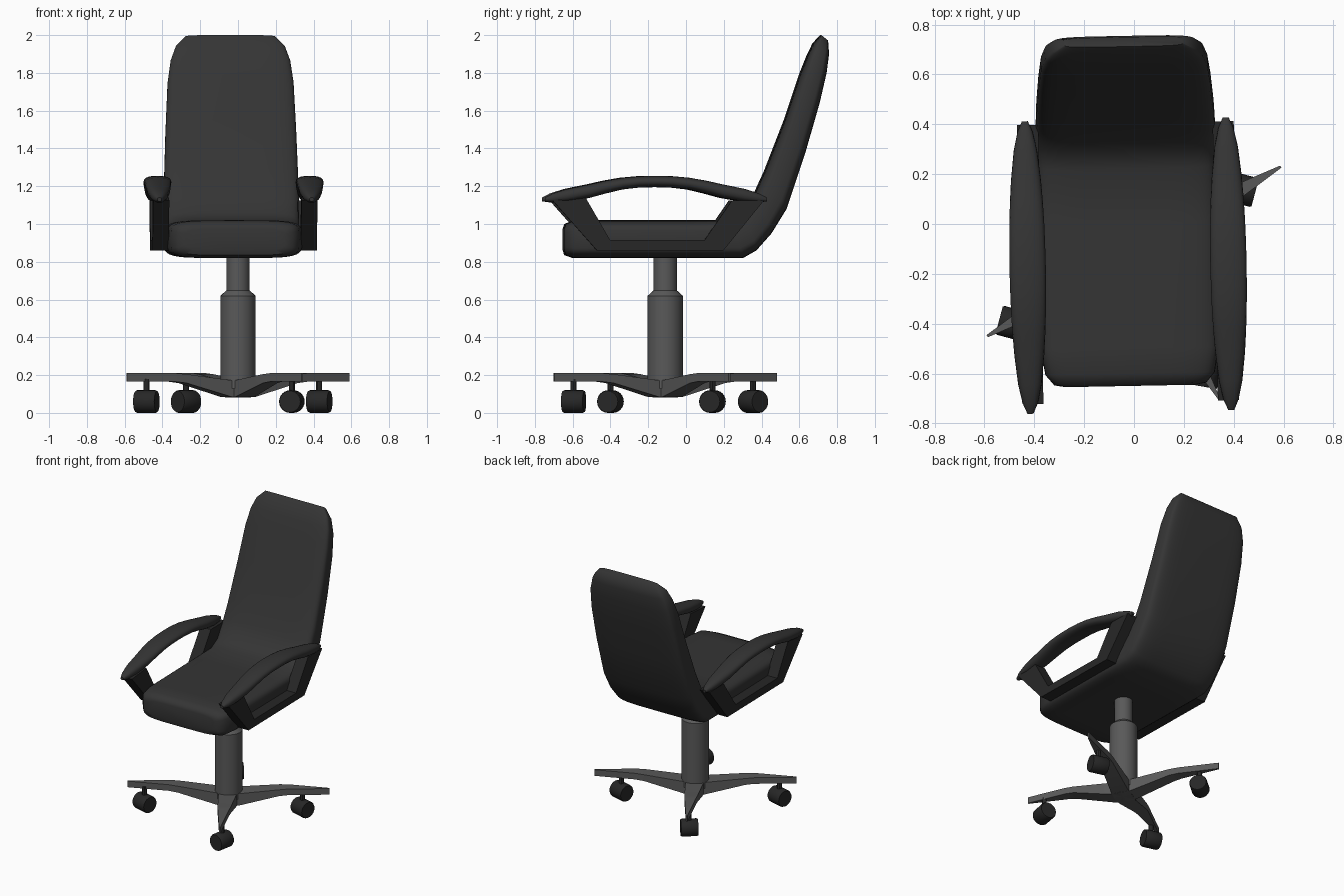
import bpy, bmesh, math
from mathutils import Matrix, Vector

if "Cube" in bpy.data.objects:
    bpy.data.objects.remove(bpy.data.objects["Cube"])

CX, CY = 0.0, -0.11          # column axis


def material(name, v):
    m = bpy.data.materials.new(name)
    m.diffuse_color = (v, v, v, 1)
    m.use_nodes = True
    m.node_tree.nodes["Principled BSDF"].inputs["Base Color"].default_value = m.diffuse_color
    return m


FABRIC = material("fabric", 0.035)
PLASTIC = material("plastic", 0.02)
METAL = material("metal", 0.10)

# seat, back and arms are swivelled slightly on the column
SWIVEL = (Matrix.Translation((-0.025, CY, 0)) @ Matrix.Rotation(math.radians(1.1), 4, 'Z')
          @ Matrix.Translation((0, -CY, 0)))


def loft(name, rings, mat, matrix=Matrix(), angle=40):
    """Skin a list of equal-sized closed rings and cap both ends."""
    bm = bmesh.new()
    vs = [[bm.verts.new(p) for p in r] for r in rings]
    n = len(rings[0])
    for a, b in zip(vs, vs[1:]):
        for i in range(n):
            j = (i + 1) % n
            bm.faces.new((a[i], a[j], b[j], b[i]))
    bm.faces.new(vs[0][::-1])
    bm.faces.new(vs[-1])
    bmesh.ops.recalc_face_normals(bm, faces=bm.faces)
    me = bpy.data.meshes.new(name)
    bm.to_mesh(me)
    bm.free()
    ob = bpy.data.objects.new(name, me)
    bpy.context.collection.objects.link(ob)
    me.materials.append(mat)
    ob.matrix_world = matrix
    bpy.ops.object.select_all(action='DESELECT')
    ob.select_set(True)
    bpy.context.view_layer.objects.active = ob
    bpy.ops.object.shade_smooth_by_angle(angle=math.radians(angle))
    return ob


def oval(center, u, v, n=24, power=2.0):
    """Superellipse ring spanned by half-axes u and v."""
    ring = []
    for i in range(n):
        a = 2 * math.pi * i / n
        c, s = math.cos(a), math.sin(a)
        ring.append(center + u * math.copysign(abs(c) ** (2 / power), c)
                    + v * math.copysign(abs(s) ** (2 / power), s))
    return ring


def turned(name, profile, mat, matrix, n=24):
    """Round part from (radius, height) pairs."""
    X, Y = Vector((1, 0, 0)), Vector((0, 1, 0))
    return loft(name, [oval(Vector((0, 0, z)), X * r, Y * r, n) for r, z in profile],
                mat, matrix, 30)


# seat and back shell: upper y,z / lower y,z / half width
shell = [
    (-.65, .975, -.65, .86, .26), (-.642, 1.0, -.642, .835, .305),
    (-.60, 1.018, -.60, .82, .34), (-.50, 1.02, -.50, .82, .357),
    (0, 1.02, .05, .82, .36), (.22, 1.02, .30, .82, .36),
    (.30, 1.06, .37, .86, .36), (.36, 1.16, .45, .95, .36),
    (.415, 1.28, .53, 1.08, .357), (.52, 1.55, .63, 1.38, .347),
    (.60, 1.79, .705, 1.64, .335), (.64, 1.89, .742, 1.80, .318),
    (.672, 1.957, .755, 1.90, .29), (.712, 2.0, .75, 1.97, .24)]
rings = []
for y1, z1, y0, z0, hw in shell:
    up, low = Vector((0, y1, z1)), Vector((0, y0, z0))
    rings.append(oval((up + low) / 2, Vector((hw, 0, 0)), (up - low) / 2, 40, 5))
loft("seat_and_back", rings, FABRIC, SWIVEL, 50)

# arm frame path: outer y,z / inner y,z
frame = [(-.715, 1.125, -.54, 1.14), (-.48, .86, -.41, .915),
         (.19, .86, .09, .915), (.405, 1.125, .235, 1.125)]
# arm pad half: t / centre z / half thickness / half width
pad = [(0, 1.225, .030, .073), (.15, 1.223, .030, .072), (.3, 1.214, .031, .070),
       (.45, 1.196, .034, .066), (.6, 1.174, .036, .060), (.8, 1.152, .034, .047),
       (.93, 1.138, .024, .030), (1, 1.13, .010, .012)]
pad_full = [(-t, z, h, w) for t, z, h, w in pad[:0:-1]] + pad
for side, s in (("left", -1), ("right", 1)):
    loft(f"arm_frame_{side}",
         [[(s * .35, a, b), (s * .435, a, b), (s * .435, c, d), (s * .35, c, d)]
          for a, b, c, d in frame], PLASTIC, SWIVEL, 20)
    loft(f"arm_pad_{side}",
         [oval(Vector((s * .403, -.167 + .587 * t, z)), Vector((w, 0, 0)),
               Vector((0, 0, h)), 20, 2.4) for t, z, h, w in pad_full],
         FABRIC, SWIVEL, 50)

# gas lift column
turned("column", [(.093, .13), (.093, .62), (.062, .648), (.062, .84)], METAL,
       Matrix.Translation((CX, CY, 0)))

# four tapered star legs: radius / bottom z / top z / half width
leg = [(0, .082, .17, .065), (.07, .084, .172, .06),
       (.34, .158, .205, .045), (.40, .165, .21, .038), (.68, .165, .21, .005)]
for k in range(4):
    m = Matrix.Translation((CX, CY, 0)) @ Matrix.Rotation(math.radians(30 + 90 * k), 4, 'Z')
    loft(f"base_leg_{k + 1}",
         [[(r, -w, b), (r, w, b), (r, w, t), (r, -w, t)] for r, b, t, w in leg],
         METAL, m, 15)

# casters: x, y, axle heading
for k, (x, y, ang) in enumerate([(.43, .14, -15), (-.275, .355, 40),
                                 (-.485, -.40, -15), (.285, -.595, 80)]):
    turned(f"caster_stem_{k + 1}", [(.016, .10), (.016, .18)], PLASTIC,
           Matrix.Translation((x, y, 0)), 12)
    m = (Matrix.Translation((x, y, .06)) @ Matrix.Rotation(math.radians(ang), 4, 'Z')
         @ Matrix.Rotation(math.pi / 2, 4, 'Y'))
    turned(f"caster_wheel_{k + 1}",
           [(.056, -.058), (.06, -.05), (.06, .05), (.056, .058)], PLASTIC, m)
